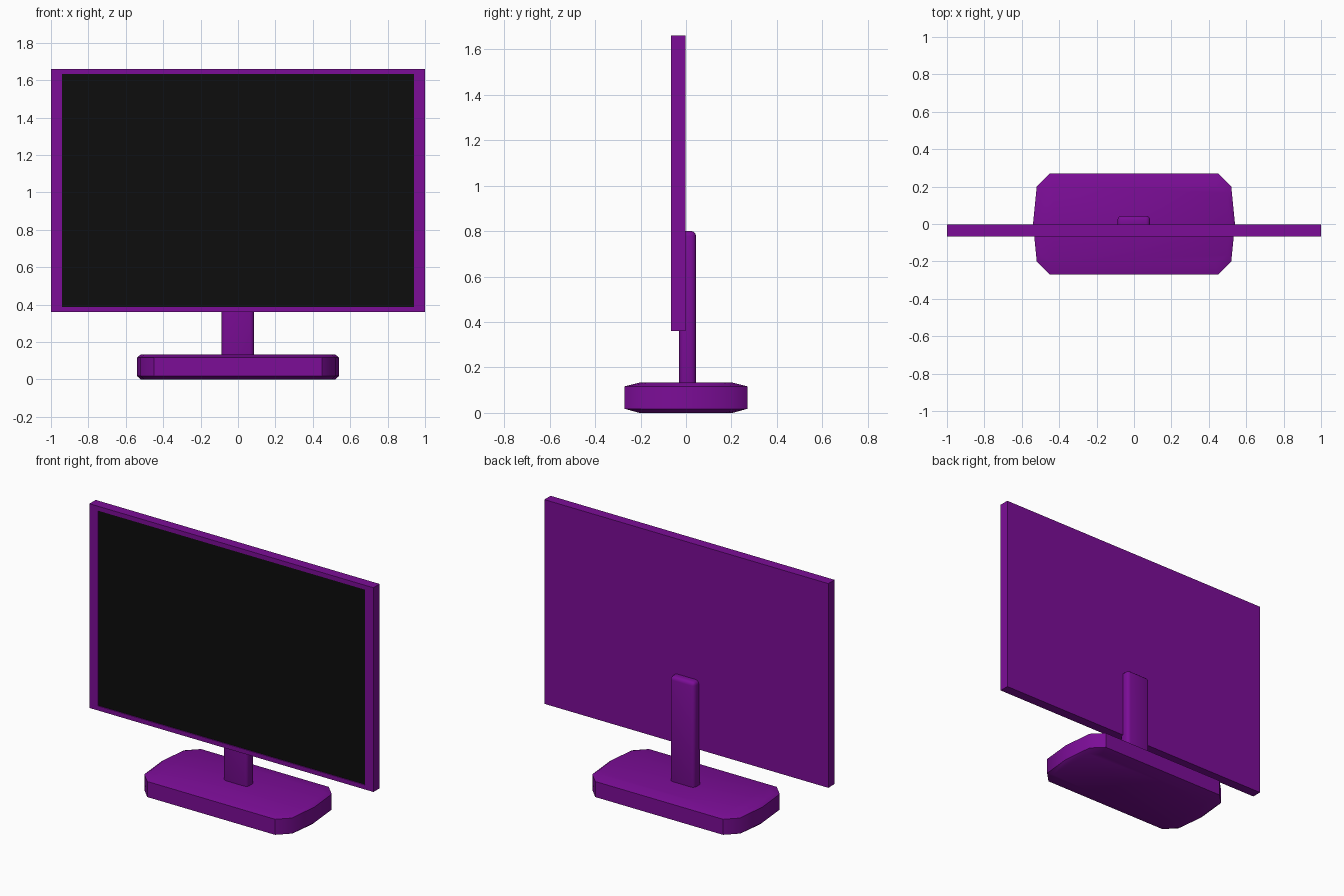
import bpy, bmesh
from mathutils import Vector

if "Cube" in bpy.data.objects:
    bpy.data.objects.remove(bpy.data.objects["Cube"])


def material(name, rgb):
    m = bpy.data.materials.new(name)
    m.diffuse_color = (*rgb, 1)
    m.use_nodes = True
    m.node_tree.nodes["Principled BSDF"].inputs["Base Color"].default_value = m.diffuse_color
    return m


PURPLE = material("purple_plastic", (0.2, 0.004, 0.31))
BLACK = material("black_glass", (0.004, 0.004, 0.004))


def finish(bm, name, mat, smooth=None):
    bmesh.ops.recalc_face_normals(bm, faces=bm.faces)
    me = bpy.data.meshes.new(name)
    bm.to_mesh(me)
    bm.free()
    me.materials.append(mat)
    ob = bpy.data.objects.new(name, me)
    bpy.context.collection.objects.link(ob)
    if smooth:
        bpy.ops.object.select_all(action='DESELECT')
        ob.select_set(True)
        bpy.context.view_layer.objects.active = ob
        bpy.ops.object.shade_smooth_by_angle(angle=smooth)
    return ob


def box(lo, hi):
    bm = bmesh.new()
    bmesh.ops.create_cube(bm, size=1)
    lo, hi = Vector(lo), Vector(hi)
    for v in bm.verts:
        v.co = Vector([(lo[i] + hi[i]) / 2 + v.co[i] * (hi[i] - lo[i]) for i in range(3)])
    return bm


# Housing: slab with a shallow opening in the front face
FRONT, RECESS = -0.066, 0.006
bm = box((-1, FRONT, 0.36), (1, -0.003, 1.66))
bm.normal_update()
face = min(bm.faces, key=lambda f: f.calc_center_median().y)
bmesh.ops.inset_individual(bm, faces=[face], thickness=0.04)
for v in face.verts:
    v.co.x = 0.94 if v.co.x > 0 else -0.94
ext = bmesh.ops.extrude_discrete_faces(bm, faces=[face])["faces"][0]
for v in ext.verts:
    v.co.y += RECESS
corners = [v.co.copy() for v in ext.verts]
bmesh.ops.delete(bm, geom=[ext], context='FACES')
finish(bm, "housing", PURPLE)

# Screen: single pane filling the opening
bm = bmesh.new()
pane = bm.faces.new([bm.verts.new(c) for c in corners])
pane.normal_update()
screen = finish(bm, "screen", BLACK)
if screen.data.polygons[0].normal.y > 0:
    screen.data.flip_normals()

# Neck: rounded upright behind the housing
bm = box((-0.088, -0.03, 0.1), (0.086, 0.044, 0.80))
bmesh.ops.bevel(bm, geom=bm.edges[:], offset=0.022, segments=3, profile=0.5, affect='EDGES')
finish(bm, "neck", PURPLE, 0.7)

# Base: stacked rings of a slightly bulged, corner-cut outline
outer = [(0.54, 0), (0.52, 0.2), (0.45, 0.27)]
inner = [(0.52, 0), (0.5, 0.165), (0.43, 0.205)]


def outline(q):
    half = q + [(-x, y) for x, y in q[::-1]]
    return half + [(x, -y) for x, y in half[::-1] if y > 0]


bm = bmesh.new()
rings = [[bm.verts.new((x, y, z)) for x, y in outline(q)]
         for q, z in ((inner, 0), (outer, 0.018), (outer, 0.117), (inner, 0.133))]
n = len(rings[0])
for a, b in zip(rings, rings[1:]):
    for i in range(n):
        bm.faces.new((a[i], a[(i + 1) % n], b[(i + 1) % n], b[i]))
bm.faces.new(rings[0])
bm.faces.new(rings[-1])
finish(bm, "base", PURPLE, 0.7)
